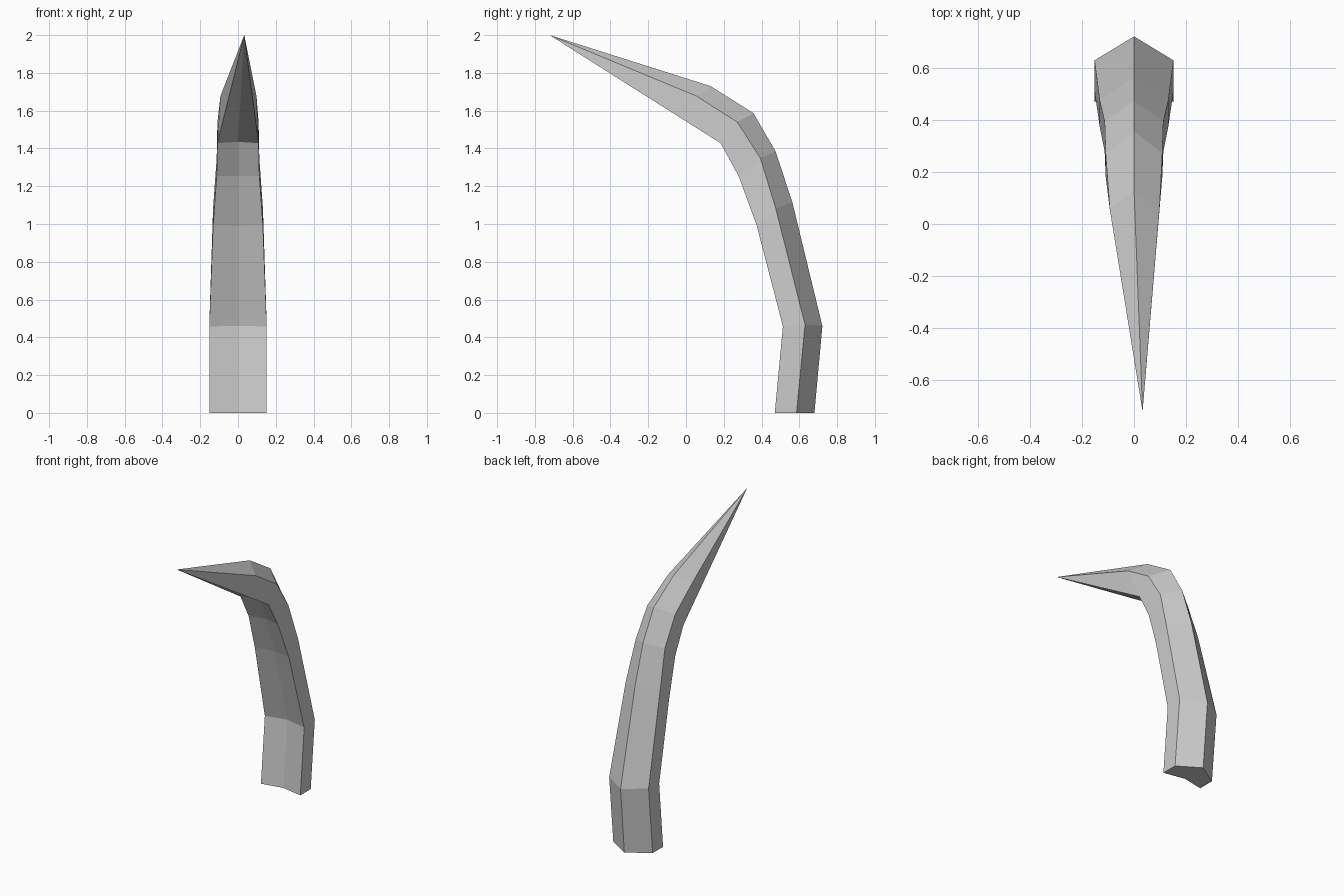
import bpy
import bmesh

cube = bpy.data.objects.get("Cube")
if cube:
    bpy.data.objects.remove(cube, do_unlink=True)

# One plain grey for the whole spike
grey = bpy.data.materials.new("pale_grey")
grey.use_nodes = True
colour = (0.6, 0.6, 0.6, 1)
grey.diffuse_color = colour
grey.node_tree.nodes["Principled BSDF"].inputs["Base Color"].default_value = colour

# Cross-sections up the curve: half width, then (y, z) of the back ridge,
# the side corners, the front corners and the groove between them
sections = [
    (0.152, (0.68, 0.0), (0.585, 0.0), (0.47, 0.0), (0.50, 0.0)),
    (0.152, (0.722, 0.46), (0.63, 0.467), (0.513, 0.458), (0.543, 0.46)),
    (0.132, (0.563, 1.115), (0.475, 1.083), (0.374, 0.993), (0.404, 0.99)),
    (0.113, (0.474, 1.385), (0.394, 1.348), (0.279, 1.253), (0.31, 1.255)),
    (0.109, (0.357, 1.587), (0.272, 1.539), (0.183, 1.428), (0.22, 1.435)),
]

bm = bmesh.new()


def point(x, yz):
    return bm.verts.new((x, *yz))


def bridge(lower, upper):
    """Join two loops, leaving out points they share."""
    for i in range(len(lower)):
        j = (i + 1) % len(lower)
        corners = list(dict.fromkeys((lower[i], lower[j], upper[j], upper[i])))
        if len(corners) > 2:
            bm.faces.new(corners)


# Curved grooved shaft
rings = []
for w, ridge, side, front, groove in sections:
    rings.append([point(0, ridge), point(w, side), point(w, front),
                  point(0, groove), point(-w, front), point(-w, side)])

# Start of the point: new back corners, front corners carried straight on
last = rings[-1]
rings.append([point(0, (0.13, 1.73)), point(0.098, (0.056, 1.677)),
              *last[2:5], point(-0.093, (0.056, 1.677))])

for lower, upper in zip(rings, rings[1:]):
    bridge(lower, upper)

# Slightly offset sharp tip and closed base
tip = point(0.033, (-0.722, 2.0))
bridge(rings[-1], [tip] * 6)
bm.faces.new(reversed(rings[0]))
bmesh.ops.recalc_face_normals(bm, faces=bm.faces)

mesh = bpy.data.meshes.new("curved_spike")
bm.to_mesh(mesh)
bm.free()
mesh.materials.append(grey)
spike = bpy.data.objects.new("curved_spike", mesh)
bpy.context.collection.objects.link(spike)
